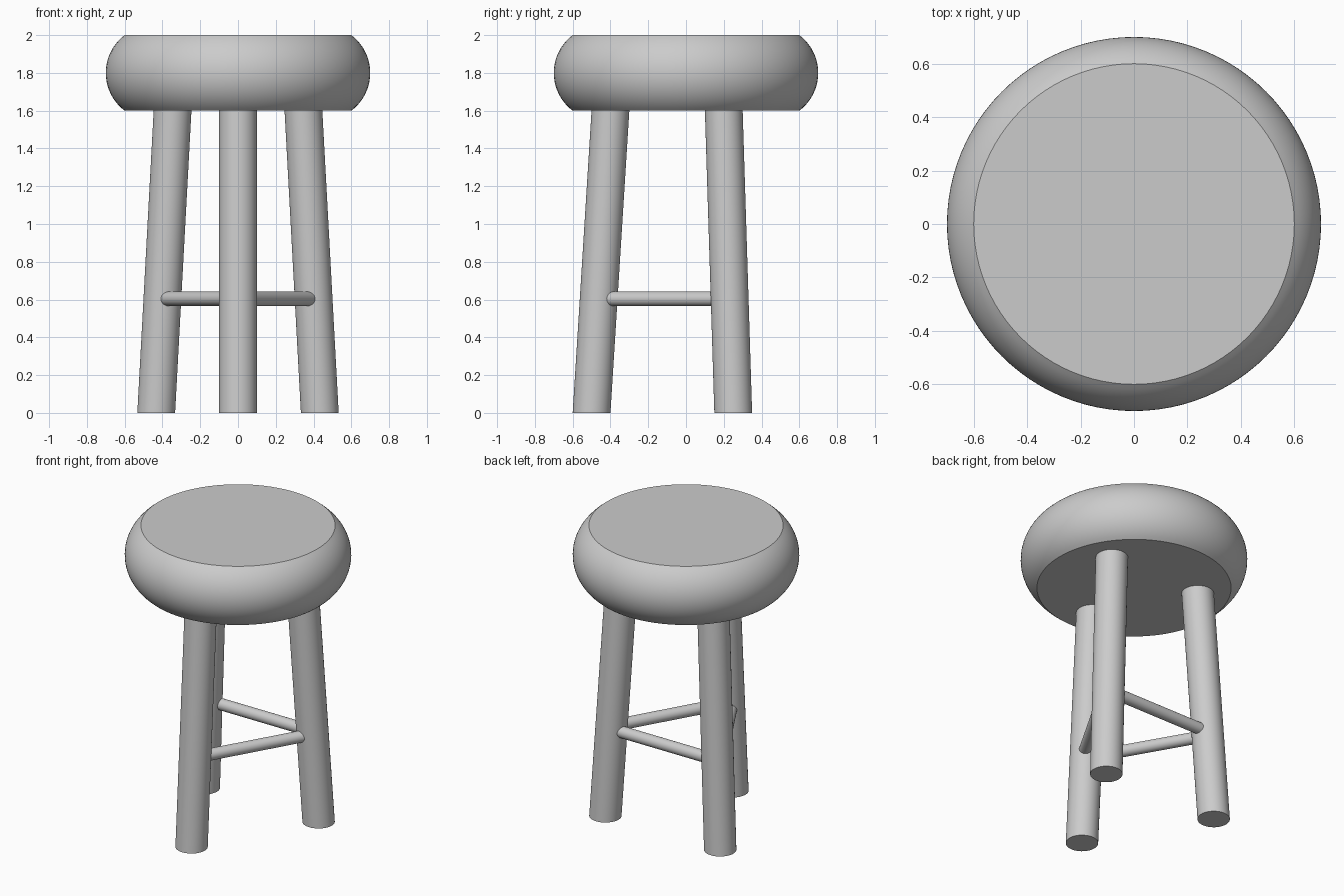
import bpy, bmesh
from math import sin, cos, asin, pi, radians
from mathutils import Vector

if "Cube" in bpy.data.objects:
    bpy.data.objects.remove(bpy.data.objects["Cube"])


def finish(name, bm):
    bmesh.ops.recalc_face_normals(bm, faces=bm.faces[:])
    mesh = bpy.data.meshes.new(name)
    bm.to_mesh(mesh)
    bm.free()
    ob = bpy.data.objects.new(name, mesh)
    bpy.context.collection.objects.link(ob)
    bpy.ops.object.select_all(action='DESELECT')
    ob.select_set(True)
    bpy.context.view_layer.objects.active = ob
    bpy.ops.object.shade_smooth_by_angle(angle=radians(35))
    return ob


def loft(name, rings):
    """Skin a list of equal-length point rings and cap both ends."""
    bm = bmesh.new()
    loops = [[bm.verts.new(p) for p in ring] for ring in rings]
    n = len(loops[0])
    for a, b in zip(loops, loops[1:]):
        for i in range(n):
            j = (i + 1) % n
            bm.faces.new((a[i], a[j], b[j], b[i]))
    bm.faces.new(loops[0])
    bm.faces.new(loops[-1])
    return finish(name, bm)


def circle(center, radius, sides):
    """Horizontal ring of points."""
    c = Vector(center)
    return [c + radius * Vector((cos(2 * pi * i / sides), sin(2 * pi * i / sides), 0))
            for i in range(sides)]


def rod(name, start, end, radius, sides=32):
    start, end = Vector(start), Vector(end)
    turn = (end - start).to_track_quat('Z', 'Y')
    ring = [turn @ p for p in circle((0, 0, 0), radius, sides)]
    return loft(name, [[start + p for p in ring], [end + p for p in ring]])


def spot(angle, radius, z):
    return Vector((radius * cos(angle), radius * sin(angle), z))


# Seat: flat top and bottom, side bulging along a circular arc
half_angle = asin(0.8)
steps = 20
angles = [half_angle * (2 * k / steps - 1) for k in range(steps + 1)]
loft("seat", [circle((0, 0, 1.8 + 0.25 * sin(a)), 0.45 + 0.25 * cos(a), 96)
              for a in angles])

# Legs: splayed, cut level with the floor, tops just inside the seat
legs = {"front": radians(-90), "right": radians(30), "left": radians(150)}
top = 1.61
for name, angle in legs.items():
    loft(name + "_leg", [circle(spot(angle, 0.5, 0), 0.1, 48),
                         circle(spot(angle, 0.5 - 0.1 * top / 1.6, top), 0.1, 48)])

# Rungs: one between each pair of legs
names = list(legs)
for i, a in enumerate(names):
    b = names[(i + 1) % 3]
    rod(f"{a}_{b}_rung", spot(legs[a], 0.5, 0.604), spot(legs[b], 0.5, 0.604), 0.038)
